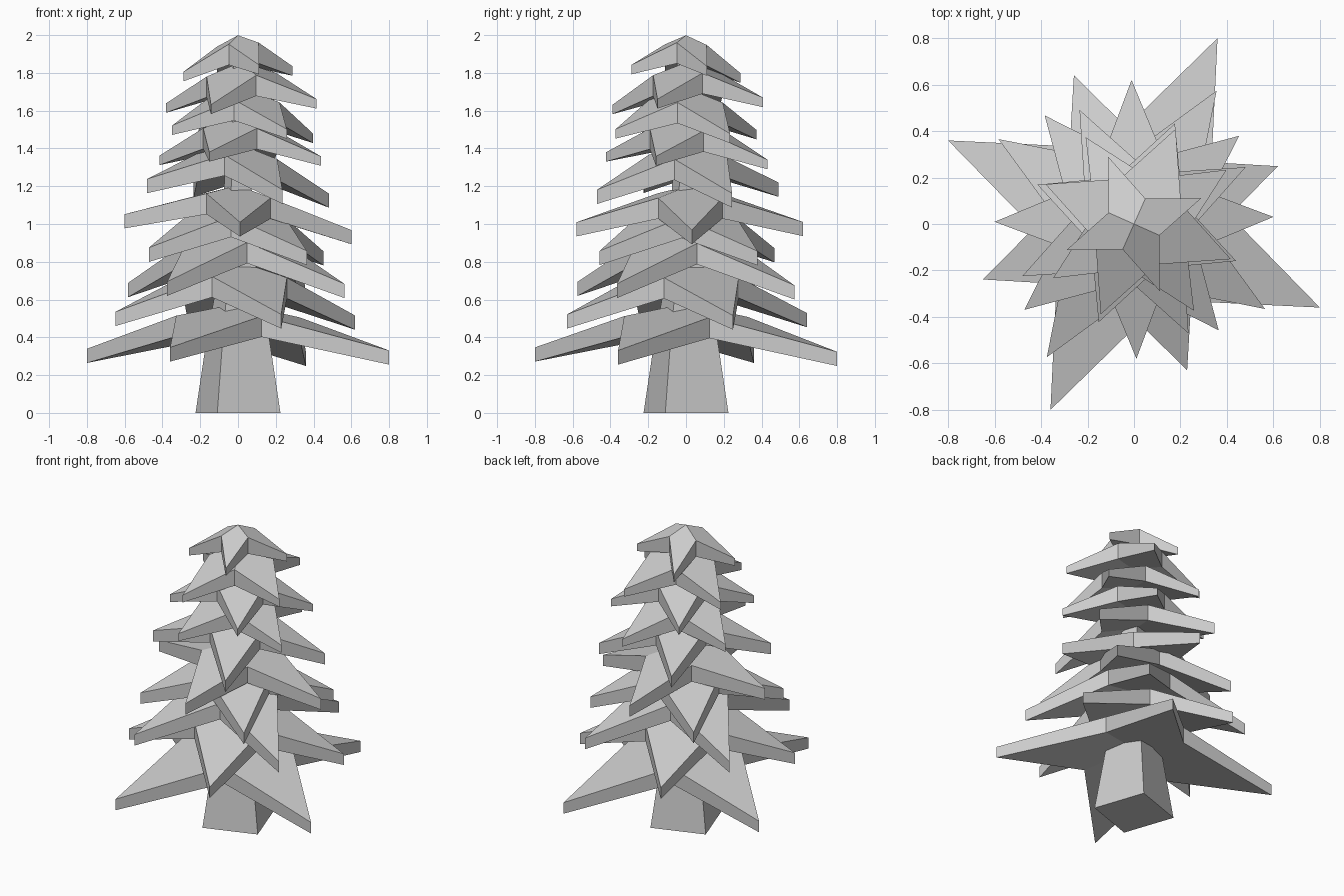
import bpy, bmesh
from math import cos, sin, radians, pi

if "Cube" in bpy.data.objects:
    bpy.data.objects.remove(bpy.data.objects["Cube"])


def mesh_object(name, bm):
    bmesh.ops.recalc_face_normals(bm, faces=bm.faces)
    me = bpy.data.meshes.new(name)
    bm.to_mesh(me)
    bm.free()
    ob = bpy.data.objects.new(name, me)
    bpy.context.collection.objects.link(ob)
    return ob


def star_tier(name, r, angle, z_tip, z_in, r_in, cx, cy, tx, ty):
    """Four-pointed drooping star made of kite-shaped boughs, with thickness."""
    bm = bmesh.new()

    def layer(zt, zi):
        half = r_in * cos(pi / 4)
        zc = zi + (zi - zt) / (r - half) * half     # keeps every kite flat

        def vert(rad, a, z):
            x, y = rad * cos(a), rad * sin(a)
            return bm.verts.new((x + cx, y + cy, z + tx * x + ty * y))
        a0 = radians(angle)
        ring = []
        for i in range(4):
            ring.append(vert(r, a0 + i * pi / 2, zt))
            ring.append(vert(r_in, a0 + (i + 0.5) * pi / 2, zi))
        centre = vert(0, 0, zc)
        for i in range(0, 8, 2):
            bm.faces.new((centre, ring[i - 1], ring[i], ring[i + 1]))
        return ring

    top = layer(z_tip + (0.075 if r > 0.5 else 0.05), z_in)
    low = layer(z_tip, z_in - 0.11)
    for i in range(8):
        j = (i + 1) % 8
        bm.faces.new((top[i], top[j], low[j], low[i]))
    return mesh_object(name, bm)


# trunk: twisted square base tapering into a thin core
bm = bmesh.new()
rings = []
for rad, z in ((0.25, 0), (0.18, 0.42), (0.10, 0.8), (0.05, 1.88)):
    rings.append([bm.verts.new((rad * cos(radians(-26 + 90 * i)),
                                rad * sin(radians(-26 + 90 * i)), z)) for i in range(4)])
for a, b in zip(rings, rings[1:]):
    for i in range(4):
        j = (i + 1) % 4
        bm.faces.new((a[i], a[j], b[j], b[i]))
bm.faces.new(rings[0])
bm.faces.new(rings[-1])
mesh_object("trunk", bm)

# bough tiers: radius, angle, tip z, inner corner z, inner radius, offset x/y, tilt x/y
tiers = [
    (0.877, -24.2, 0.26, 0.51, 0.35, 0, 0, -0.01, -0.01),
    (0.68, 21, 0.45, 0.72, 0.30, -0.015, 0.005, -0.015, 0),
    (0.68, -32.5, 0.61, 0.90, 0.27, -0.01, 0, -0.01, -0.01),
    (0.595, 39, 0.79, 1.04, 0.26, -0.01, 0.005, -0.02, 0),
    (0.60, 1, 0.935, 1.15, 0.24, 0, 0.02, -0.07, 0),
    (0.535, 26, 1.125, 1.36, 0.22, 0, 0.01, -0.08, 0),
    (0.458, -21, 1.31, 1.50, 0.215, 0.012, 0.005, -0.02, -0.04),
    (0.44, 32, 1.45, 1.65, 0.20, 0.025, 0, -0.04, -0.03),
    (0.43, -22, 1.60, 1.79, 0.20, 0.018, 0.01, 0.04, 0.03),
    (0.31, 21, 1.77, 1.95, 0.12, 0, 0, 0.07, -0.05),
]
for n, t in enumerate(tiers, 1):
    star_tier(f"bough_tier_{n}", *t)
